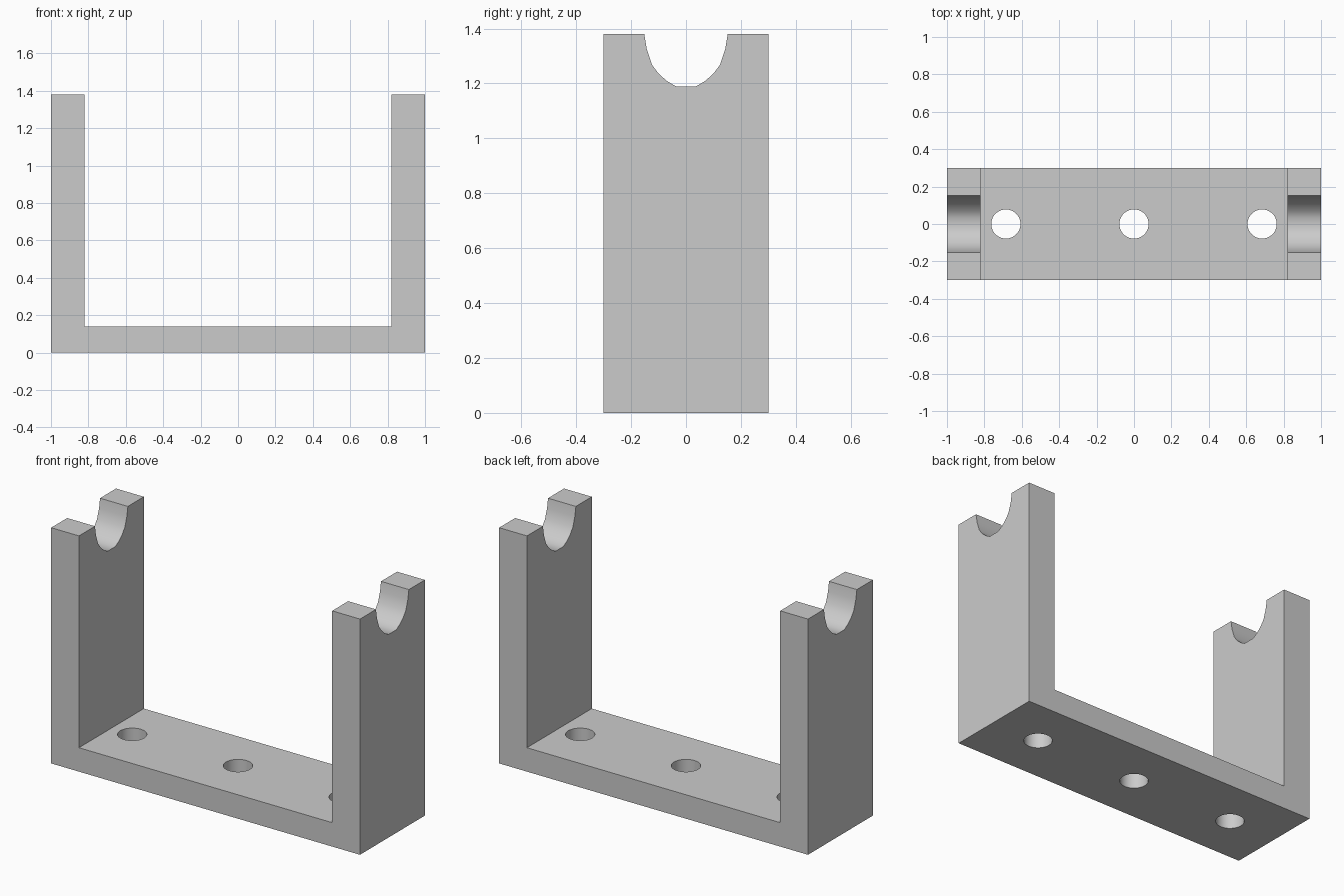
import bpy
import bmesh
from mathutils import Matrix, Vector

if "Cube" in bpy.data.objects:
    bpy.data.objects.remove(bpy.data.objects["Cube"], do_unlink=True)

HALF_LENGTH, HALF_DEPTH, HEIGHT = 1.0, 0.3, 1.38
POST, BASE = 0.18, 0.14
HOLE_RADIUS = 0.078

grey = bpy.data.materials.new("plain grey")
grey.use_nodes = True
colour = (0.6, 0.6, 0.6, 1)
grey.diffuse_color = colour
grey.node_tree.nodes["Principled BSDF"].inputs["Base Color"].default_value = colour


def add_object(name, bm):
    bmesh.ops.recalc_face_normals(bm, faces=bm.faces)
    mesh = bpy.data.meshes.new(name)
    bm.to_mesh(mesh)
    bm.free()
    mesh.materials.append(grey)
    obj = bpy.data.objects.new(name, mesh)
    bpy.context.collection.objects.link(obj)
    return obj


def extrude_profile(name, points, offset):
    """Solid prism from a closed outline pushed along offset."""
    bm = bmesh.new()
    face = bm.faces.new([bm.verts.new(p) for p in points])
    result = bmesh.ops.extrude_face_region(bm, geom=[face], use_keep_orig=True)
    verts = [v for v in result["geom"] if isinstance(v, bmesh.types.BMVert)]
    bmesh.ops.translate(bm, verts=verts, vec=Vector(offset))
    return add_object(name, bm)


def mirrored(half):
    """Complete a half outline across the centre line."""
    return half + [(-a, b) for a, b in reversed(half)]


# U-shaped bracket: base and two posts in one piece
inner = HALF_LENGTH - POST
outline = mirrored([(HALF_LENGTH, 0), (HALF_LENGTH, HEIGHT), (inner, HEIGHT), (inner, BASE)])
# reorder so the outer bottom corners close the loop
bracket = extrude_profile("cradle_bracket", [(x, -HALF_DEPTH, z) for x, z in outline],
                          (0, 2 * HALF_DEPTH, 0))

# Rounded cradle notch across the top of both posts
half_notch = [(0.152, HEIGHT + 0.1), (0.152, HEIGHT), (0.143, 1.325), (0.124, 1.268),
              (0.1, 1.236), (0.07, 1.209), (0.036, 1.189)]
notch = extrude_profile("notch_cutter", [(-1.2, y, z) for y, z in mirrored(half_notch)],
                        (2.4, 0, 0))

# Three screw holes through the base
bm = bmesh.new()
for x in (-0.685, 0, 0.685):
    bmesh.ops.create_cone(bm, cap_ends=True, segments=48, radius1=HOLE_RADIUS,
                          radius2=HOLE_RADIUS, depth=0.4,
                          matrix=Matrix.Translation((x, 0, BASE / 2)))
holes = add_object("screw_hole_cutter", bm)

# Cut the notch and holes, then discard the cutters
bpy.ops.object.select_all(action="DESELECT")
bpy.context.view_layer.objects.active = bracket
bracket.select_set(True)
for cutter in (notch, holes):
    cutter.hide_render = True
    cut = bracket.modifiers.new(cutter.name, "BOOLEAN")
    cut.operation = "DIFFERENCE"
    cut.solver = "EXACT"
    cut.object = cutter
    bpy.ops.object.modifier_apply(modifier=cut.name)
    bpy.data.objects.remove(cutter, do_unlink=True)

bpy.ops.object.shade_smooth_by_angle(angle=0.6)
